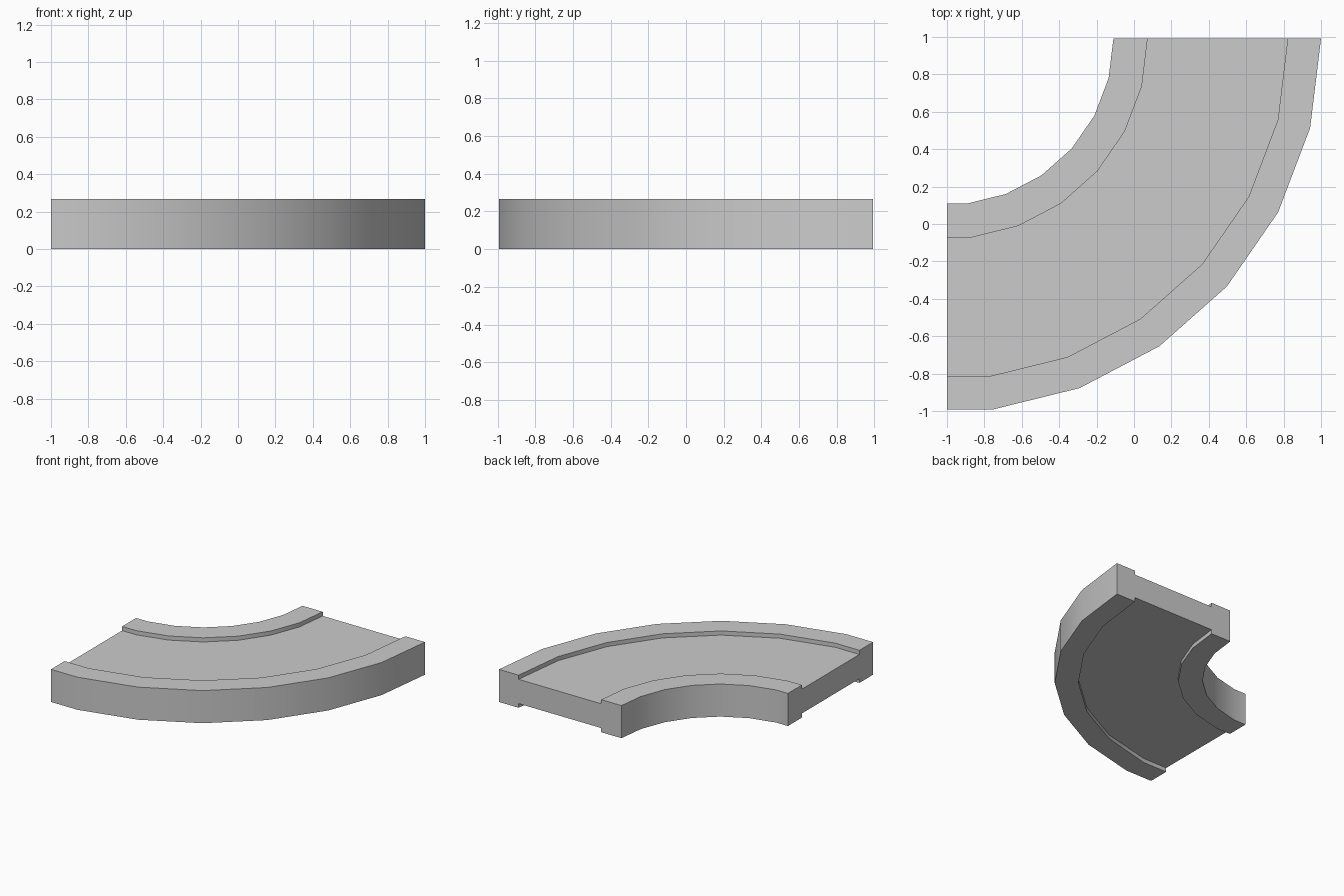
import bpy, bmesh, math

if "Cube" in bpy.data.objects:
    bpy.data.objects.remove(bpy.data.objects["Cube"])

H = 0.267                      # overall height
LIP = 0.034                    # rail height above / below the deck
R0, R1, R2, R3 = 0.89, 1.073, 1.822, 2.0   # inner wall, rail edges, outer wall
STEP = 2 * math.pi / 26        # facets of the full circle
CX, CY = -1.0, R3 * math.cos(STEP / 2) / 2  # bend centre

# H-shaped cross-section (radius, z)
half = [(R0, H), (R1, H), (R1, H - LIP), (R2, H - LIP), (R2, H), (R3, H)]
profile = half + [(r, H - z) for r, z in reversed(half)]

# Ring stations: a half facet at the left end, then whole facets
stations = [(0.0, math.cos(STEP / 2))]
for i in range(7):
    a = STEP * (i + 0.5)
    stations.append((math.sin(a), math.cos(a)))

# Sweep the profile round the bend and cap both ends
bm = bmesh.new()
rings = [[bm.verts.new((CX + r * s, CY - r * c, z)) for r, z in profile]
         for s, c in stations]
n = len(profile)
for a, b in zip(rings, rings[1:]):
    for j in range(n):
        k = (j + 1) % n
        bm.faces.new((a[j], a[k], b[k], b[j]))
bm.faces.new(rings[0])
bm.faces.new(rings[-1][::-1])
bmesh.ops.recalc_face_normals(bm, faces=bm.faces[:])

mesh = bpy.data.meshes.new("curved_track")
bm.to_mesh(mesh)
bm.free()
track = bpy.data.objects.new("curved_track", mesh)
bpy.context.collection.objects.link(track)

# Smooth the curved walls, keep the corners crisp
bpy.context.view_layer.objects.active = track
track.select_set(True)
bpy.ops.object.shade_smooth_by_angle(angle=math.radians(30))
